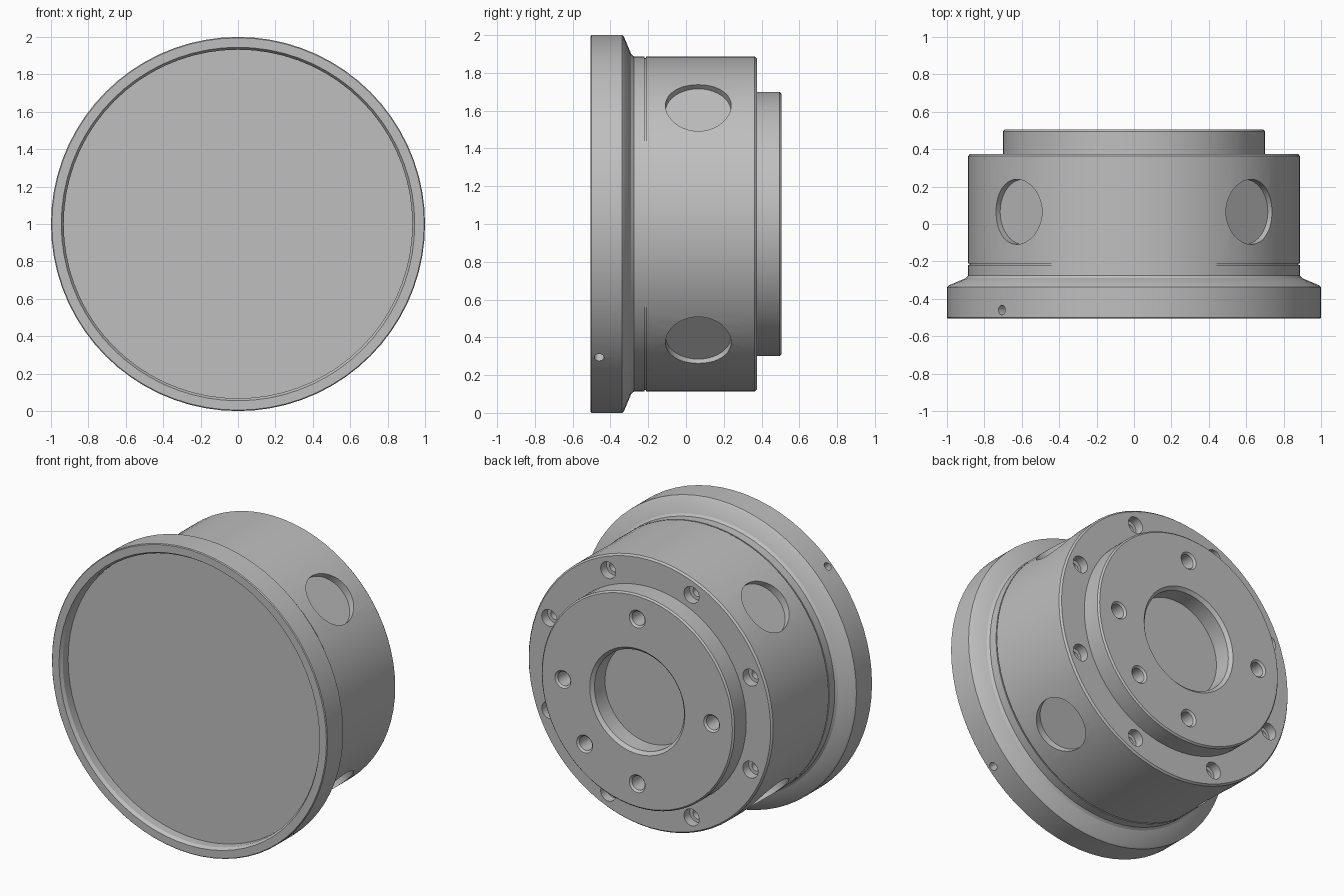
import bpy, bmesh, math
from mathutils import Matrix, Vector

default = bpy.data.objects.get("Cube")
if default:
    bpy.data.objects.remove(default)

CENTRE = Vector((0, 0, 1))
SIDES = 72

steel = bpy.data.materials.new("plain_grey")
steel.use_nodes = True
grey = (0.52, 0.52, 0.52, 1)
steel.diffuse_color = grey
steel.node_tree.nodes["Principled BSDF"].inputs["Base Color"].default_value = grey


def lathe(bm, profile, sides, matrix, closed=False):
    """Revolve (radius, height) points round local z, then place with matrix."""
    rings = []
    for r, h in profile:
        if r == 0:
            rings.append([bm.verts.new(matrix @ Vector((0, 0, h)))])
        else:
            rings.append([bm.verts.new(matrix @ Vector((
                r * math.cos(math.tau * i / sides),
                r * math.sin(math.tau * i / sides), h))) for i in range(sides)])
    pairs = list(zip(rings, rings[1:]))
    if closed:
        pairs.append((rings[-1], rings[0]))
    for a, b in pairs:
        for i in range(sides):
            j = (i + 1) % sides
            loop = [a[i % len(a)], a[j % len(a)], b[j % len(b)], b[i % len(b)]]
            bm.faces.new(list(dict.fromkeys(loop)))


def finish(name, bm):
    bmesh.ops.recalc_face_normals(bm, faces=bm.faces)
    mesh = bpy.data.meshes.new(name)
    bm.to_mesh(mesh)
    bm.free()
    mesh.materials.append(steel)
    obj = bpy.data.objects.new(name, mesh)
    bpy.context.collection.objects.link(obj)
    return obj


def select(obj):
    bpy.ops.object.select_all(action='DESELECT')
    obj.select_set(True)
    bpy.context.view_layer.objects.active = obj


def cut(obj, bm):
    cutter = finish("hole_cutter", bm)
    cutter.hide_render = True
    select(obj)
    mod = obj.modifiers.new("holes", 'BOOLEAN')
    mod.operation, mod.solver, mod.object = 'DIFFERENCE', 'EXACT', cutter
    bpy.ops.object.modifier_apply(modifier=mod.name)
    bpy.data.objects.remove(cutter)


def smooth(obj):
    select(obj)
    bpy.ops.object.shade_smooth_by_angle(angle=math.radians(25))


# Local z of the lathe becomes +y, the axis of the hub
AXIS = Matrix.Translation(CENTRE) @ Matrix.Rotation(-math.pi / 2, 4, 'X')


def axial(angle, radius, y):
    a = math.radians(angle)
    offset = Vector((radius * math.cos(a), y, radius * math.sin(a)))
    return Matrix.Translation(offset) @ AXIS


def radial(angle, y):
    """Local z points outward from the hub axis."""
    a = math.radians(angle)
    return Matrix.Translation(CENTRE + Vector((0, y, 0))) @ Matrix.Rotation(math.pi / 2 - a, 4, 'Y')


# Housing: front recess, wide rim, cone, grooved drum and rear shoulder
bm = bmesh.new()
lathe(bm, [(0, -0.43), (0.932, -0.43), (0.932, -0.485), (0.945, -0.505),
           (0.995, -0.505), (1, -0.5), (1, -0.338), (0.99, -0.328),
           (0.9, -0.29), (0.887, -0.275), (0.887, -0.219), (0.88, -0.219),
           (0.88, -0.211), (0.887, -0.211), (0.887, 0.363), (0.877, 0.375),
           (0, 0.375)], SIDES, AXIS)
housing = finish("housing", bm)

bm = bmesh.new()
# Counterbored screw holes in the shoulder
for k in range(8):
    lathe(bm, [(0, -0.14), (0.032, -0.14), (0.032, -0.06), (0.055, -0.06),
               (0.055, 0.03), (0, 0.03)], 24, axial(22.5 + 45 * k, 0.79, 0.375))
# Large shallow round pockets in the drum
for k in range(4):
    lathe(bm, [(0, 0.838), (0.174, 0.838), (0.174, 1.1), (0, 1.1)], 40,
          radial(45 + 90 * k, 0.065))
# Small radial holes in the rim
for angle in (135, -45):
    lathe(bm, [(0, 0.9), (0.026, 0.9), (0.026, 1.1), (0, 1.1)], 16, radial(angle, -0.46))
cut(housing, bm)
smooth(housing)

# Rear boss ring with chamfered bore
bm = bmesh.new()
lathe(bm, [(0.325, 0.37), (0.70, 0.37), (0.70, 0.495), (0.69, 0.505),
           (0.345, 0.505), (0.325, 0.485)], SIDES, AXIS, closed=True)
boss = finish("rear_boss", bm)

# Four bolt holes and one locating hole
bm = bmesh.new()
for angle in (0, 90, 180, 270, -45):
    lathe(bm, [(0, -0.2), (0.046, -0.2), (0.046, -0.012), (0.058, 0),
               (0.058, 0.03), (0, 0.03)], 24, axial(angle, 0.54, 0.505))
cut(boss, bm)
smooth(boss)
